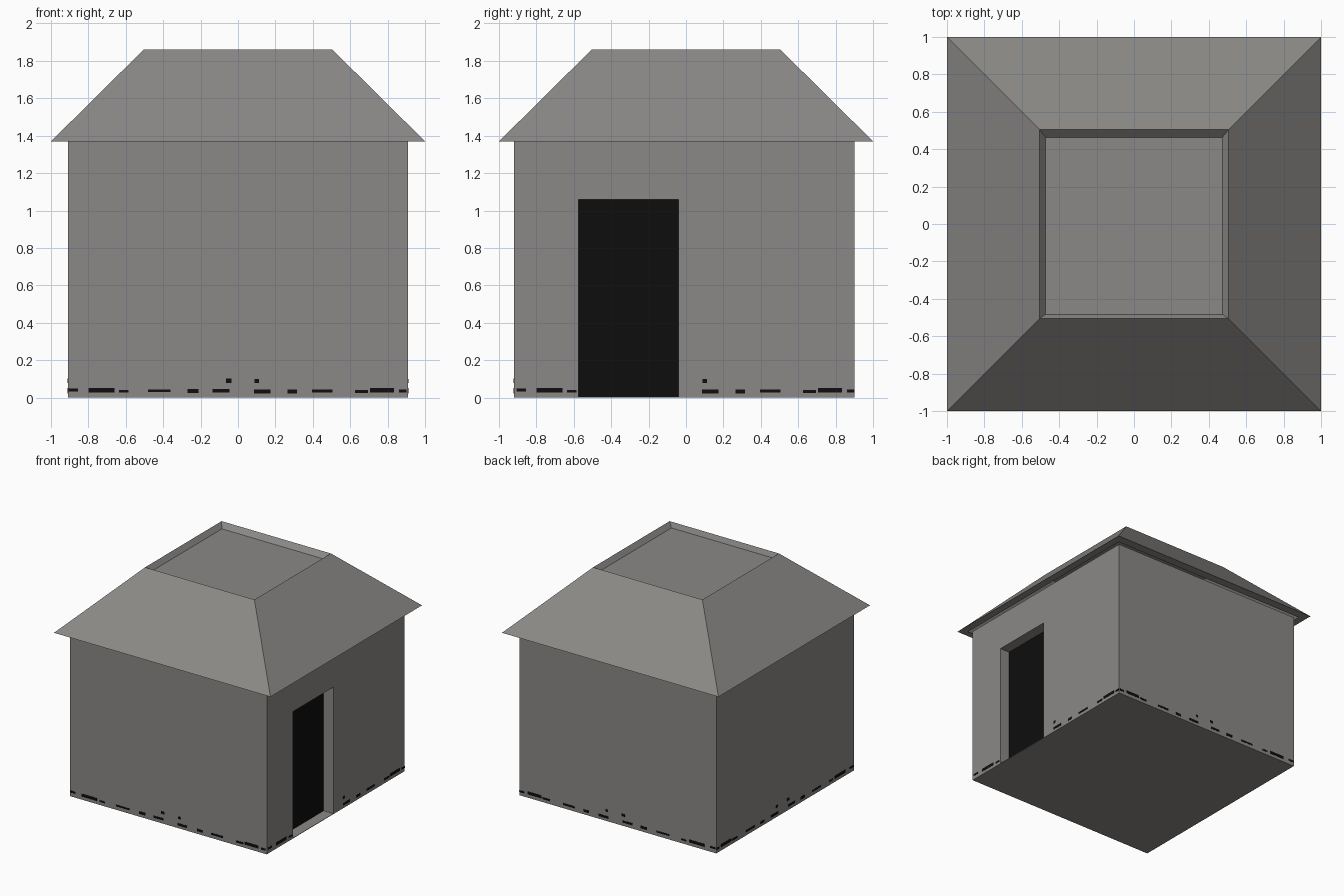
import bpy, bmesh
from mathutils import Matrix, Vector

if "Cube" in bpy.data.objects:
    bpy.data.objects.remove(bpy.data.objects["Cube"])

WALL_X, WALL_Y0, WALL_Y1 = 0.91, -0.92, 0.90
EAVE_Z, TOP_Z = 1.37, 1.86
DOOR_Y0, DOOR_Y1, DOOR_Z = -0.575, -0.04, 1.06


def material(name, rgb):
    m = bpy.data.materials.new(name)
    m.diffuse_color = (*rgb, 1)
    m.use_nodes = True
    m.node_tree.nodes["Principled BSDF"].inputs["Base Color"].default_value = m.diffuse_color
    return m


stone = material("warm grey stone", (0.258, 0.250, 0.240))
black = material("soot black", (0.004, 0.004, 0.004))


def finish(bm, name):
    mesh = bpy.data.meshes.new(name)
    bm.to_mesh(mesh)
    bm.free()
    obj = bpy.data.objects.new(name, mesh)
    bpy.context.collection.objects.link(obj)
    mesh.materials.append(stone)
    mesh.materials.append(black)
    return obj


def box(bm, lo, hi):
    lo, hi = Vector(lo), Vector(hi)
    m = Matrix.Translation((lo + hi) / 2) @ Matrix.Diagonal((*(hi - lo), 1))
    return bmesh.ops.create_cube(bm, size=1, matrix=m)["verts"]


def facing(bm, axis, sign):
    return [f for f in bm.faces if f.normal[axis] * sign > 0.9]


# Walls with a recessed black doorway in the right side
bm = bmesh.new()
box(bm, (-WALL_X, WALL_Y0, 0), (WALL_X, WALL_Y1, EAVE_Z))
for co, no in (((0, DOOR_Y0, 0), (0, 1, 0)), ((0, DOOR_Y1, 0), (0, 1, 0)),
               ((0, 0, DOOR_Z), (0, 0, 1)), ((0, 0, 0.004), (0, 0, 1))):
    bmesh.ops.bisect_plane(bm, geom=bm.verts[:] + bm.edges[:] + bm.faces[:],
                           plane_co=co, plane_no=no)
bm.normal_update()
door = []
for f in facing(bm, 0, 1):
    c = f.calc_center_median()
    if DOOR_Y0 < c.y < DOOR_Y1 and 0.004 < c.z < DOOR_Z:
        door.append(f)
bmesh.ops.inset_individual(bm, faces=door, thickness=0, depth=-0.09)
for f in door:
    f.material_index = 1
bm.normal_update()
bmesh.ops.delete(bm, geom=[f for f in facing(bm, 2, 1)
                           if f.calc_center_median().z > EAVE_Z - 0.01],
                 context="FACES")
finish(bm, "walls")

# Truncated hip roof with a shallow sunken top and a flat soffit
bm = bmesh.new()
for v in box(bm, (-1, -1, EAVE_Z), (1, 1, TOP_Z)):
    if v.co.z > 1.6:
        v.co.x *= 0.505
        v.co.y *= 0.505
bm.normal_update()
top, under = facing(bm, 2, 1), facing(bm, 2, -1)
bmesh.ops.inset_individual(bm, faces=top, thickness=0.045, depth=-0.04)
bmesh.ops.inset_individual(bm, faces=under, thickness=0.09, depth=0)
for v in list(top[0].verts) + list(under[0].verts):
    v.co.y -= 0.01
bmesh.ops.delete(bm, geom=under, context="FACES")
finish(bm, "roof")

# Broken line of dark stains along the foot of each wall: position, height, width, thickness
stains = [(-0.88, 0.04, 0.05, 0.016), (-0.73, 0.038, 0.14, 0.024),
          (-0.61, 0.033, 0.05, 0.014), (-0.42, 0.036, 0.12, 0.014),
          (-0.24, 0.035, 0.06, 0.022), (-0.09, 0.036, 0.09, 0.018),
          (-0.05, 0.09, 0.03, 0.022), (0.10, 0.088, 0.022, 0.02),
          (0.13, 0.032, 0.09, 0.02), (0.29, 0.032, 0.05, 0.02),
          (0.45, 0.035, 0.11, 0.016), (0.66, 0.033, 0.07, 0.016),
          (0.77, 0.04, 0.13, 0.024), (0.88, 0.035, 0.04, 0.016)]
bm = bmesh.new()
for axis, plane, sign in ((1, WALL_Y0, -1), (1, WALL_Y1, 1),
                          (0, WALL_X, 1), (0, -WALL_X, -1)):
    for p, z, w, h in stains:
        if axis == 0 and sign > 0 and DOOR_Y0 - 0.02 < p < DOOR_Y1 + 0.02:
            continue
        ends = sorted((plane, plane + sign * 0.002))
        lo, hi = [p - w / 2, 0, z - h / 2], [p + w / 2, 0, z + h / 2]
        lo[1], hi[1] = ends
        if axis == 0:
            lo[0], lo[1], hi[0], hi[1] = lo[1], lo[0], hi[1], hi[0]
        box(bm, lo, hi)
for f in bm.faces:
    f.material_index = 1
finish(bm, "wall_stains")
